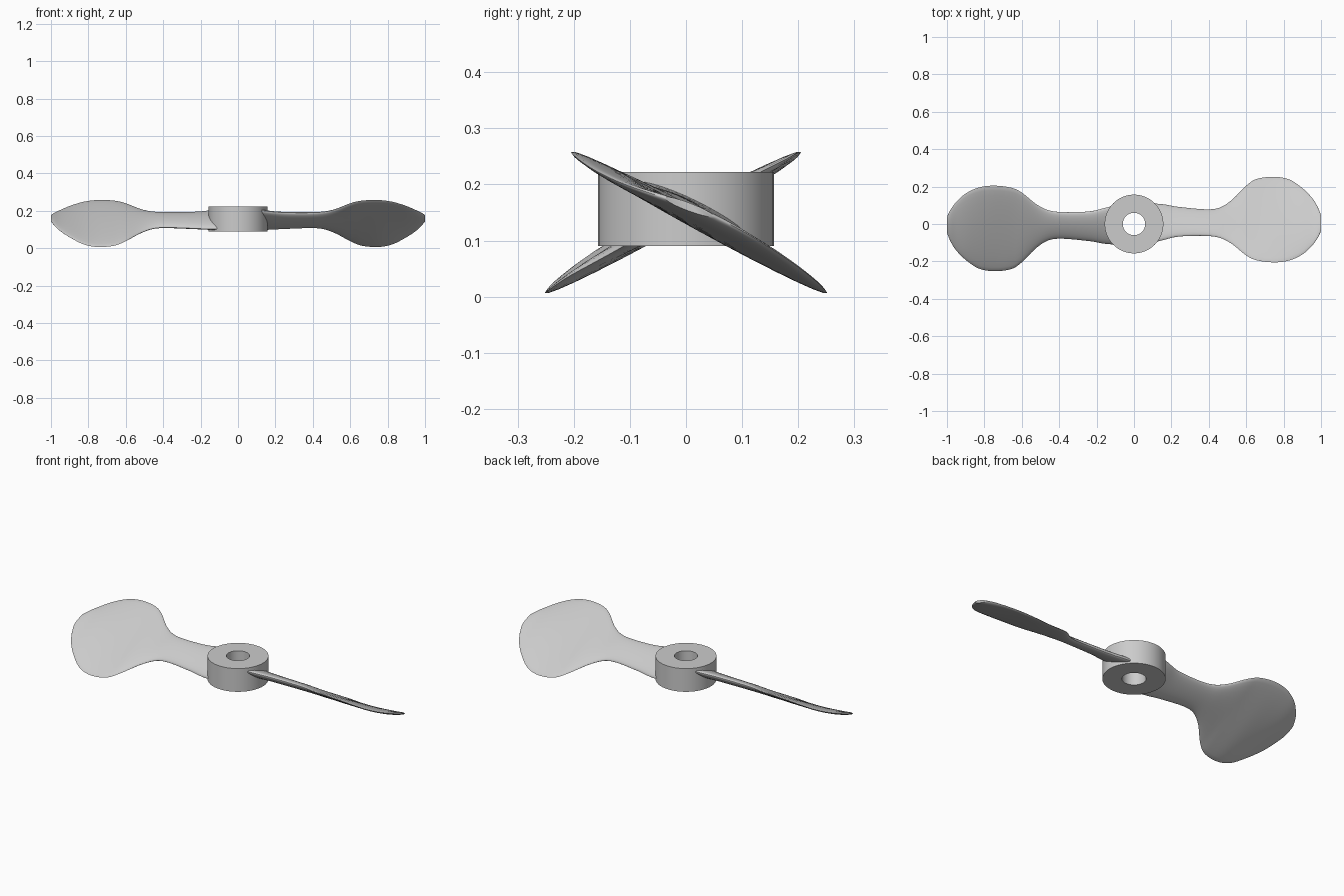
import bpy, bmesh, math
from mathutils import Matrix

cube = bpy.data.objects.get("Cube")
if cube:
    bpy.data.objects.remove(cube, do_unlink=True)

# Single grey finish
grey = bpy.data.materials.new("light_grey")
grey.use_nodes = True
colour = (0.6, 0.6, 0.6, 1)
grey.diffuse_color = colour
grey.node_tree.nodes["Principled BSDF"].inputs["Base Color"].default_value = colour


def loft(name, rings, closed=False):
    """Skin a series of equal rings, capping the ends or joining them up."""
    bm = bmesh.new()
    loops = [[bm.verts.new(p) for p in ring] for ring in rings]
    pairs = list(zip(loops, loops[1:]))
    if closed:
        pairs.append((loops[-1], loops[0]))
    else:
        bm.faces.new(loops[0])
        bm.faces.new(loops[-1])
    for a, b in pairs:
        for i in range(len(a)):
            j = (i + 1) % len(a)
            bm.faces.new((a[i], a[j], b[j], b[i]))
    bmesh.ops.recalc_face_normals(bm, faces=bm.faces)
    mesh = bpy.data.meshes.new(name)
    bm.to_mesh(mesh)
    bm.free()
    mesh.materials.append(grey)
    obj = bpy.data.objects.new(name, mesh)
    bpy.context.collection.objects.link(obj)
    bpy.ops.object.select_all(action="DESELECT")
    obj.select_set(True)
    bpy.context.view_layer.objects.active = obj
    bpy.ops.object.shade_smooth_by_angle(angle=math.radians(40))
    return obj


def catmull(a, b, c, d, t):
    """Smooth value between b and c."""
    return b + 0.5 * t * (c - a + t * (2*a - 5*b + 4*c - d + t * (3*(b - c) + d - a)))


def smooth_path(points, steps):
    ext = [points[0]] + points + [points[-1]]
    path = []
    for k in range(len(points) - 1):
        for s in range(steps):
            path.append([catmull(*v, s / steps) for v in zip(*ext[k:k + 4])])
    return path + [points[-1]]


def section(x, front, back, pitch, height, thick, sides=28):
    """Tilted, flattened oval across the blade."""
    ring = []
    norm = math.hypot(pitch, 1)
    for i in range(sides):
        a = 2 * math.pi * i / sides
        y = (front + back) / 2 + (back - front) / 2 * math.cos(a)
        off = thick * math.sin(a) / norm
        ring.append((x, y + off * pitch, height - pitch * y + off))
    return ring


# Hub with a round bore
hub_profile = [(0.06, 0.09), (0.157, 0.09), (0.157, 0.222), (0.06, 0.222)]
hub_rings = []
for i in range(72):
    a = 2 * math.pi * i / 72
    hub_rings.append([(r * math.cos(a), r * math.sin(a), z) for r, z in hub_profile])
loft("hub", hub_rings, closed=True)

# Blade stations: x, front edge, back edge, pitch, height, half thickness
stations = [
    (0.10, -0.10, 0.11, 0.50, 0.158, 0.024),
    (0.16, -0.085, 0.105, 0.50, 0.155, 0.022),
    (0.25, -0.066, 0.09, 0.54, 0.155, 0.020),
    (0.42, -0.066, 0.079, 0.56, 0.154, 0.018),
    (0.51, -0.098, 0.118, 0.55, 0.151, 0.016),
    (0.60, -0.168, 0.205, 0.54, 0.149, 0.015),
    (0.66, -0.195, 0.242, 0.55, 0.147, 0.014),
    (0.75, -0.205, 0.252, 0.55, 0.145, 0.014),
    (0.83, -0.195, 0.238, 0.52, 0.146, 0.013),
    (0.90, -0.163, 0.192, 0.47, 0.149, 0.012),
    (0.95, -0.118, 0.142, 0.43, 0.153, 0.010),
    (0.98, -0.078, 0.095, 0.40, 0.158, 0.009),
    (1.00, -0.038, 0.048, 0.38, 0.162, 0.007),
]
blade_rings = [section(*s) for s in smooth_path(stations, 5)]
loft("left_blade", blade_rings)

# Opposite blade, turned half way round the hub
turn = Matrix.Rotation(math.pi, 4, "Z")
right = loft("right_blade", blade_rings)
right.data.transform(turn)
